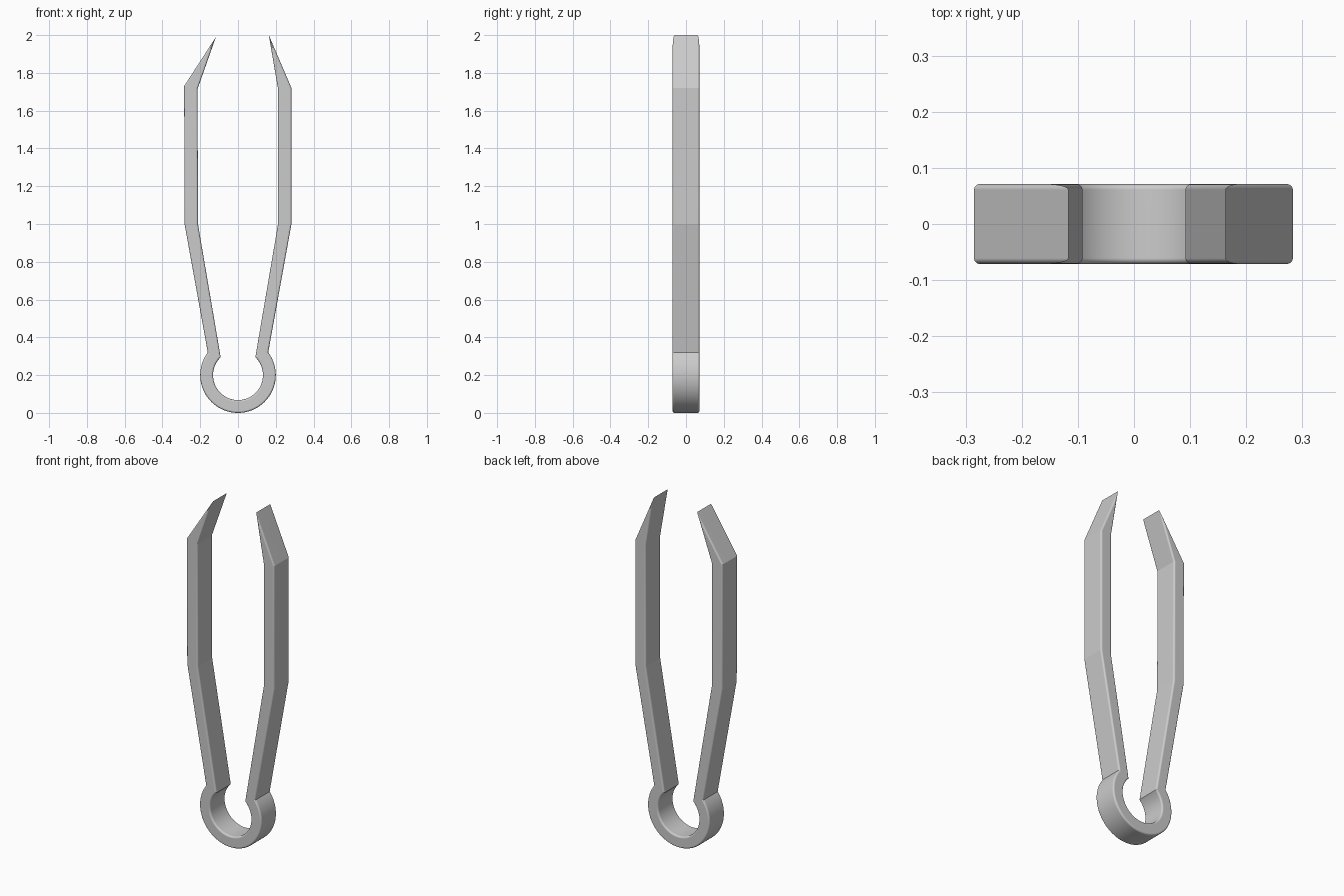
import bpy, bmesh
from math import sin, cos, atan2, pi, radians

cube = bpy.data.objects.get("Cube")
if cube:
    bpy.data.objects.remove(cube, do_unlink=True)

HALF_WIDTH = 0.071
RING_Z = 0.2
SEGMENTS = 64


def arc(radius, start, end):
    """Points around the spring ring, ends included."""
    step = (end - start) / SEGMENTS
    return [(radius * cos(start + i * step), RING_Z + radius * sin(start + i * step))
            for i in range(SEGMENTS + 1)]


# Side outlines of the two arms, from the ring up to the tip and back down
left_arm = [(0.283, 1.0), (0.283, 1.72), (0.163, 2.0), (0.212, 1.715), (0.212, 1.0)]
right_arm = [(-0.212, 1.0), (-0.214, 1.715), (-0.117, 1.99), (-0.285, 1.73), (-0.283, 1.0)]

# Open spring ring joined to the arms in one closed outline
outer = atan2(0.12, 0.16)
inner = atan2(0.095, 0.092)
outline = (arc(0.2, -pi - outer, outer) + left_arm
           + arc(0.132, inner, -pi - inner) + right_arm)

# Extrude the outline across the width
bm = bmesh.new()
front = bm.faces.new([bm.verts.new((x, -HALF_WIDTH, z)) for x, z in outline])
extruded = bmesh.ops.extrude_face_region(bm, geom=[front], use_keep_orig=True)
for v in extruded["geom"]:
    if isinstance(v, bmesh.types.BMVert):
        v.co.y = HALF_WIDTH
bmesh.ops.recalc_face_normals(bm, faces=bm.faces)

# Round the rims of the front and back faces
rims = [e for e in bm.edges if abs(e.verts[0].co.y - e.verts[1].co.y) < 0.001]
bmesh.ops.bevel(bm, geom=rims, offset=0.01, offset_type='OFFSET', segments=10,
                profile=0.5, affect='EDGES', clamp_overlap=False)
bmesh.ops.recalc_face_normals(bm, faces=bm.faces)

mesh = bpy.data.meshes.new("tweezers")
bm.to_mesh(mesh)
bm.free()
tweezers = bpy.data.objects.new("tweezers", mesh)
bpy.context.collection.objects.link(tweezers)

# Plain grey metal
grey = bpy.data.materials.new("light_grey")
grey.use_nodes = True
colour = (0.6, 0.6, 0.6, 1.0)
grey.diffuse_color = colour
grey.node_tree.nodes["Principled BSDF"].inputs["Base Color"].default_value = colour
mesh.materials.append(grey)

# Smooth ring and rims, crisp bends
bpy.ops.object.select_all(action='DESELECT')
tweezers.select_set(True)
bpy.context.view_layer.objects.active = tweezers
bpy.ops.object.shade_smooth_by_angle(angle=radians(9.3))
normals = tweezers.modifiers.new("flat_faces", 'WEIGHTED_NORMAL')
normals.keep_sharp = True
